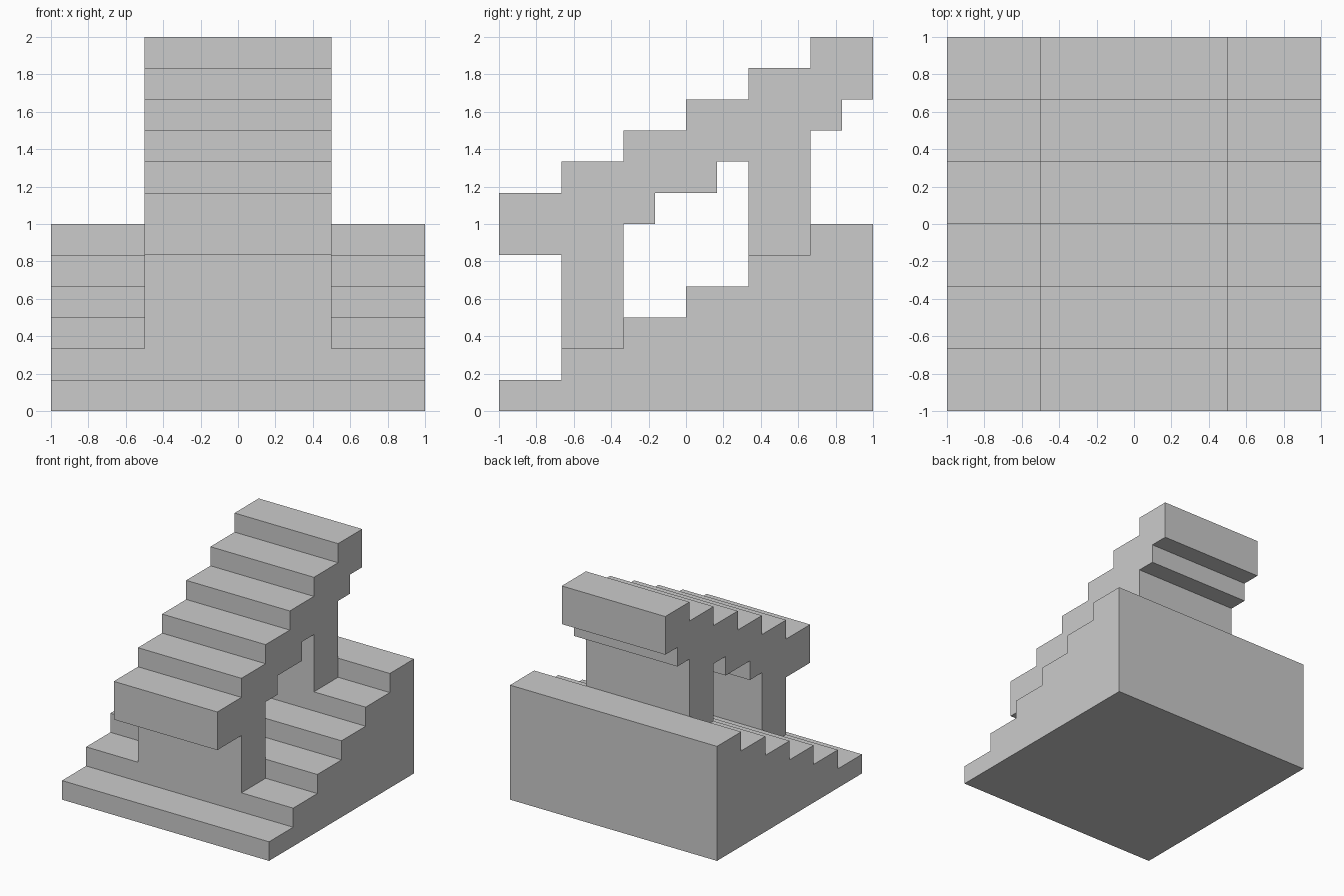
import bpy, bmesh

if "Cube" in bpy.data.objects:
    bpy.data.objects.remove(bpy.data.objects["Cube"])

RUN, RISE = 1 / 3, 1 / 6      # one step's depth and height
STEPS = 6


def stair_line(base):
    """Stepped top edge as (y, z) points, front to back."""
    pts = []
    for i in range(STEPS):
        z = base + (i + 1) * RISE
        pts += [(-1 + i * RUN, z), (-1 + (i + 1) * RUN, z)]
    return pts


def extrude_profile(name, profile, half_width):
    """Solid from a (y, z) profile, extruded symmetrically along x."""
    bm = bmesh.new()
    face = bm.faces.new([bm.verts.new((-half_width, y, z)) for y, z in profile])
    new = bmesh.ops.extrude_face_region(bm, geom=[face])["geom"]
    verts = [v for v in new if isinstance(v, bmesh.types.BMVert)]
    bmesh.ops.translate(bm, verts=verts, vec=(2 * half_width, 0, 0))
    bmesh.ops.recalc_face_normals(bm, faces=bm.faces)
    mesh = bpy.data.meshes.new(name)
    bm.to_mesh(mesh)
    bm.free()
    obj = bpy.data.objects.new(name, mesh)
    bpy.context.collection.objects.link(obj)
    return obj


# Wide solid staircase
extrude_profile("lower_stairs", stair_line(0) + [(1, 0), (-1, 0)], 1)

# Narrow raised flight with stepped underside and two posts,
# underside listed back to front in units of (half run, rise)
underside = [(6, 10), (5, 10), (5, 9), (4, 9), (4, 5),       # back overhang, back post
             (2, 5), (2, 8), (1, 8), (1, 7), (-1, 7), (-1, 6),  # stepped soffit
             (-2, 6), (-2, 2), (-4, 2), (-4, 5), (-6, 5)]    # front post, front overhang
soffit = [(a * RUN / 2, b * RISE) for a, b in underside]
extrude_profile("upper_stairs", stair_line(1) + soffit, 0.5)
